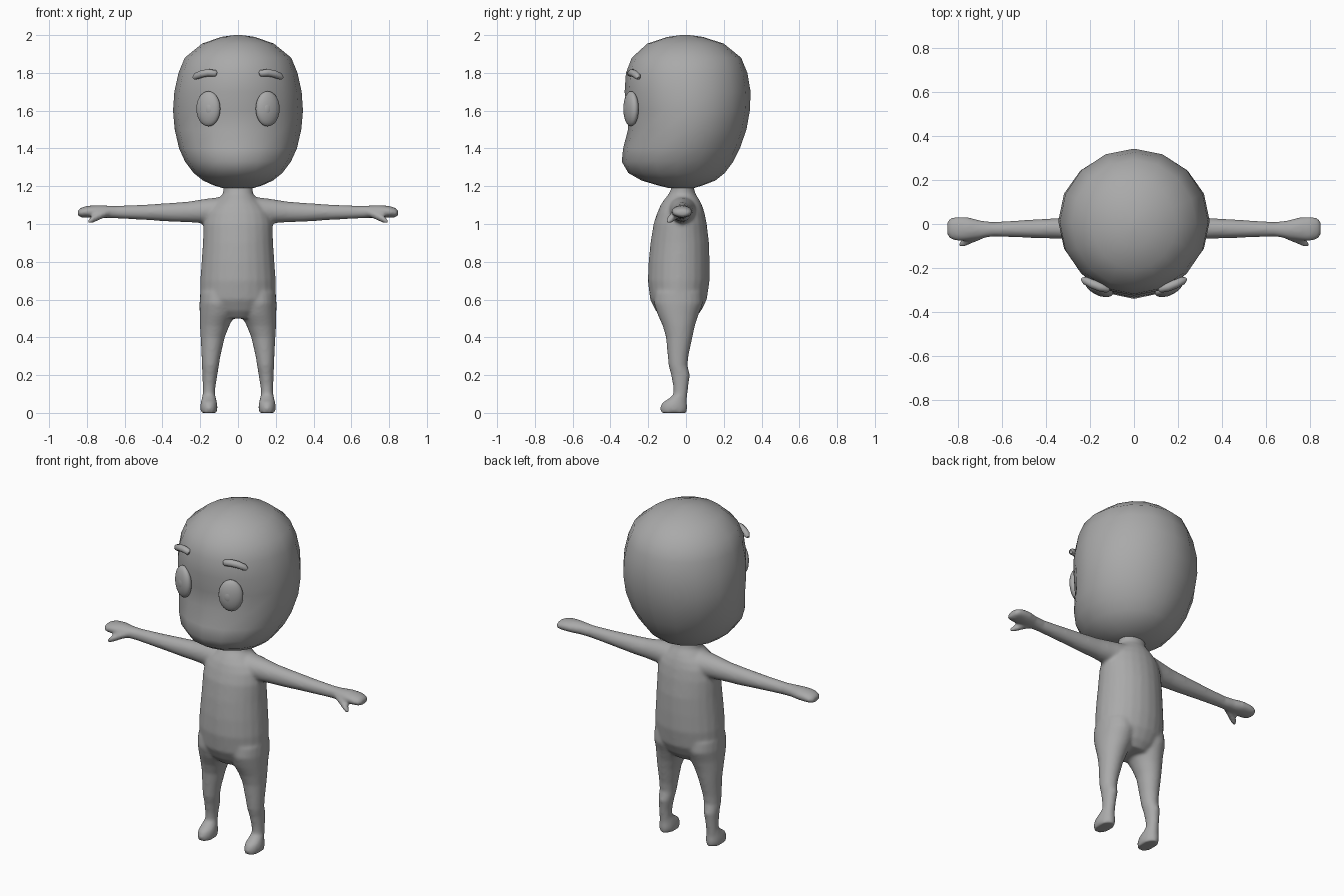
import bpy, bmesh, math
from mathutils import Vector, Matrix

grey = bpy.data.materials.new("plain grey")
grey.diffuse_color = (0.4, 0.4, 0.4, 1)


def loft(bm, rings, axis="z", seg=24, side=1):
    """Skin ellipses; ring = (t, centre a, radius a, centre b, radius b)."""
    loops = []
    for t, ca, ra, cb, rb in rings:
        loop = []
        for i in range(seg):
            ang = 2 * math.pi * i / seg
            a, b = ca + ra * math.cos(ang), cb + rb * math.sin(ang)
            co = (a * side, b, t) if axis == "z" else (t * side, a, b)
            loop.append(bm.verts.new(co))
        loops.append(loop)
    faces = [bm.faces.new(loops[0]), bm.faces.new(loops[-1])]
    for lo, hi in zip(loops, loops[1:]):
        for i in range(seg):
            j = (i + 1) % seg
            faces.append(bm.faces.new((lo[i], lo[j], hi[j], hi[i])))
    bmesh.ops.recalc_face_normals(bm, faces=faces)


def finish(bm, name):
    mesh = bpy.data.meshes.new(name)
    bm.to_mesh(mesh)
    bm.free()
    mesh.materials.append(grey)
    mesh.shade_smooth()
    ob = bpy.data.objects.new(name, mesh)
    bpy.context.collection.objects.link(ob)
    return ob


def spans(rows):
    """Rows of (z, half width, front y, back y) to rings."""
    return [(z, 0, w, (f + b) / 2, (b - f) / 2) for z, w, f, b in rows]


# Head: sixteen-sided, with a protruding jaw
bm = bmesh.new()
loft(bm, spans([
    (1.19, .08, -.09, .04), (1.205, .13, -.15, .09), (1.23, .185, -.235, .155),
    (1.27, .235, -.305, .205), (1.33, .28, -.34, .25), (1.40, .312, -.333, .285),
    (1.50, .335, -.307, .32), (1.60, .344, -.312, .338), (1.70, .337, -.325, .342),
    (1.80, .315, -.318, .325), (1.88, .282, -.287, .292), (1.955, .19, -.205, .20),
    (1.99, .09, -.10, .09), (2.0, .02, -.03, .02)]), seg=16)
finish(bm, "head")

# Body: torso, arms, thumbs, legs and feet fused into one skin
bm = bmesh.new()
loft(bm, spans([
    (.50, .10, -.125, .045), (.54, .16, -.16, .08), (.60, .20, -.19, .11),
    (.70, .20, -.202, .125), (.80, .193, -.198, .125), (.90, .186, -.188, .122),
    (1.0, .183, -.172, .11), (1.06, .17, -.152, .098), (1.10, .14, -.135, .085),
    (1.13, .105, -.115, .07), (1.16, .08, -.09, .05), (1.19, .078, -.077, .042),
    (1.23, .085, -.08, .045)]))
arm = [(.08, -.02, .08, 1.07, .075), (.18, -.02, .062, 1.068, .064),
       (.26, -.02, .052, 1.064, .055), (.35, -.02, .047, 1.062, .05),
       (.50, -.022, .04, 1.062, .04), (.64, -.024, .033, 1.063, .034),
       (.70, -.025, .042, 1.065, .033), (.75, -.022, .053, 1.066, .034),
       (.80, -.022, .056, 1.065, .031), (.835, -.02, .048, 1.06, .025),
       (.849, -.02, .03, 1.058, .013)]
thumb = [(.69, -.045, .025, 1.062, .022), (.73, -.062, .024, 1.045, .022),
         (.765, -.08, .021, 1.027, .02), (.785, -.09, .018, 1.017, .016),
         (.795, -.093, .009, 1.012, .008)]
leg = [(.64, .105, .095, -.04, .125), (.58, .106, .098, -.04, .13),
       (.52, .110, .093, -.042, .108), (.46, .124, .078, -.038, .085),
       (.40, .134, .064, -.036, .07), (.30, .143, .05, -.042, .055),
       (.25, .146, .045, -.042, .05), (.20, .149, .04, -.029, .05),
       (.14, .153, .034, -.028, .04), (.06, .155, .031, -.03, .034)]
foot = [(0, .154, .043, -.065, .069), (.03, .154, .046, -.065, .073),
        (.055, .154, .043, -.06, .065), (.075, .154, .038, -.045, .048),
        (.10, .154, .033, -.03, .034)]
for side in (1, -1):
    loft(bm, arm, "x", side=side)
    loft(bm, thumb, "x", 16, side)
    loft(bm, leg, side=side)
    loft(bm, foot, side=side)
body = finish(bm, "body")
skin = body.modifiers.new("fuse", "REMESH")
skin.mode = "VOXEL"
skin.voxel_size = .009
skin.use_smooth_shade = True
relax = body.modifiers.new("relax", "SMOOTH")
relax.factor = .5
relax.iterations = 8


def ellipsoid(name, centre, size, turn):
    bm = bmesh.new()
    bmesh.ops.create_uvsphere(bm, u_segments=24, v_segments=14, radius=1)
    bm.transform(Matrix.Translation(centre) @ Matrix.Rotation(turn, 4, "Z")
                 @ Matrix.Diagonal((*size, 1)))
    return finish(bm, name)


for side, label in ((1, "left"), (-1, "right")):
    turn = side * math.radians(24)
    # Eye and raised pupil
    ellipsoid(label + "_eye", (side * .157, -.291, 1.61), (.068, .033, .093), turn)
    ellipsoid(label + "_pupil", (side * .152, -.303, 1.61), (.036, .025, .052), turn)
    # Eyebrow: a bent, rounded bar
    curve = bpy.data.curves.new(label + "_eyebrow", "CURVE")
    curve.dimensions = "3D"
    curve.bevel_depth = .02
    curve.bevel_resolution = 3
    curve.use_fill_caps = True
    spline = curve.splines.new("POLY")
    path = [(.112, -.297, 1.795, .45), (.120, -.295, 1.797, .9),
            (.155, -.286, 1.801, 1), (.19, -.272, 1.795, 1),
            (.222, -.257, 1.782, .9), (.235, -.25, 1.772, .45)]
    spline.points.add(len(path) - 1)
    for p, (x, y, z, r) in zip(spline.points, path):
        p.co = (side * x, y, z, 1)
        p.radius = r
    spline.use_smooth = True
    curve.materials.append(grey)
    brow = bpy.data.objects.new(label + "_eyebrow", curve)
    bpy.context.collection.objects.link(brow)
